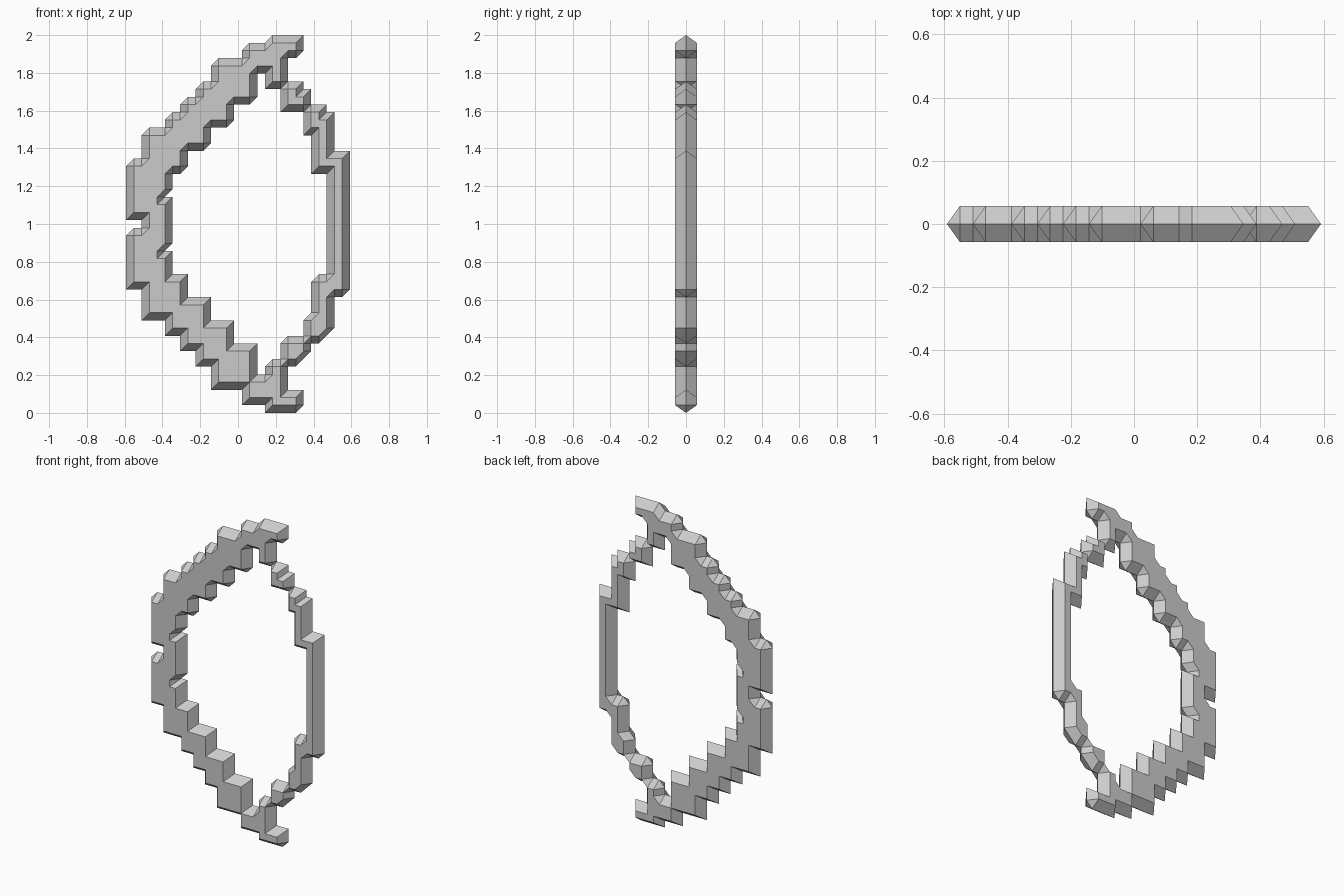
import bpy, bmesh

if "Cube" in bpy.data.objects:
    bpy.data.objects.remove(bpy.data.objects["Cube"])

G = 2 / 49          # lattice step
HALF = 0.057        # half thickness of the flat faces
filled = set()


def fill(x0, x1, z0, z1):
    """Mark a block of lattice points, mirrored top to bottom."""
    for i in range(x0, x1 + 1):
        for j in range(z0, z1 + 1):
            filled.add((i, j))
            filled.add((i, 49 - j))


# limb: stepped arm, grip with outer notch, and tip
for block in [(1, 2, 26, 32), (3, 4, 25, 36), (5, 5, 25, 27), (5, 5, 29, 36),
              (6, 7, 32, 38), (8, 9, 35, 40), (10, 10, 35, 42),
              (11, 11, 38, 42), (12, 13, 38, 45), (14, 15, 41, 45),
              (16, 16, 41, 47), (17, 18, 45, 47), (19, 20, 43, 48),
              (21, 22, 47, 48)]:
    fill(*block)

# string: stepped ends and straight middle
for block in [(21, 22, 40, 42), (23, 23, 40, 41), (24, 25, 37, 39),
              (26, 26, 37, 38), (25, 26, 32, 38), (27, 28, 25, 33)]:
    fill(*block)

bm = bmesh.new()
verts = {}


def vert(p, side):
    """Filled points sit on the flat faces, empty ones on the middle plane."""
    s = side if p in filled else 0
    key = (p, s)
    if key not in verts:
        verts[key] = bm.verts.new(((p[0] - 14.5) * G, s * HALF, p[1] * G))
    return verts[key]


# front and back skins, each cell split along its rising diagonal
for i in range(29):
    for j in range(49):
        a, b, c, d = (i, j), (i + 1, j), (i + 1, j + 1), (i, j + 1)
        for tri in ((a, b, c), (a, c, d)):
            if filled.intersection(tri):
                bm.faces.new([vert(p, -1) for p in tri])
                bm.faces.new([vert(p, 1) for p in reversed(tri)])

# merge coplanar triangles into clean flat facets
bmesh.ops.dissolve_limit(bm, angle_limit=0.01, verts=bm.verts[:], edges=bm.edges[:])
mesh = bpy.data.meshes.new("stepped_bow")
bm.to_mesh(mesh)
bm.free()
bpy.context.collection.objects.link(bpy.data.objects.new("stepped_bow", mesh))
